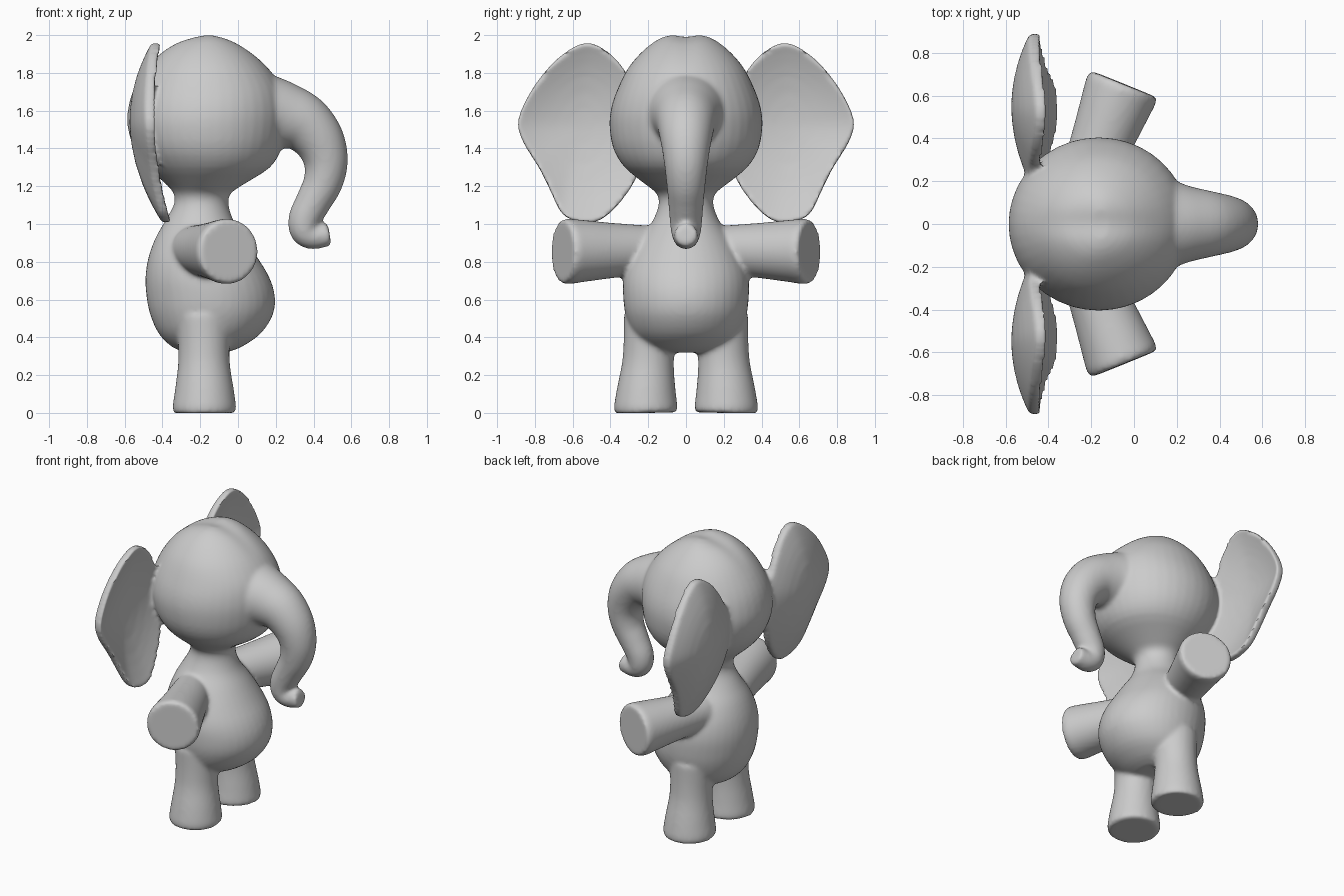
import bpy, bmesh, math
from mathutils import Vector

cube = bpy.data.objects.get("Cube")
if cube:
    bpy.data.objects.remove(cube)

grey = bpy.data.materials.new("soft_grey")
grey.use_nodes = True
grey.diffuse_color = (0.6, 0.6, 0.6, 1)
grey.node_tree.nodes["Principled BSDF"].inputs["Base Color"].default_value = (0.6, 0.6, 0.6, 1)
parts = []
SIDES = 40


def refine(rows, steps=5, closed=False):
    """Smooth a coarse list of rows with a Catmull-Rom spline."""
    n, out = len(rows), []
    pick = (lambda i: rows[i % n]) if closed else (lambda i: rows[max(0, min(n - 1, i))])
    for i in range(n if closed else n - 1):
        for k in range(steps):
            t = k / steps
            out.append(tuple(
                0.5 * (2 * b + (c - a) * t + (2 * a - 5 * b + 4 * c - d) * t * t
                       + (3 * b - a - 3 * c + d) * t ** 3)
                for a, b, c, d in zip(pick(i - 1), pick(i), pick(i + 1), pick(i + 2))))
    return out if closed else out + [tuple(rows[-1])]


def loft(name, rings):
    """Skin a list of equal point rings and cap both ends."""
    bm = bmesh.new()
    loops = [[bm.verts.new(p) for p in ring] for ring in rings]
    n = len(loops[0])
    for a, b in zip(loops, loops[1:]):
        for i in range(n):
            j = (i + 1) % n
            bm.faces.new((a[i], a[j], b[j], b[i]))
    bm.faces.new(loops[0])
    bm.faces.new(loops[-1])
    bmesh.ops.recalc_face_normals(bm, faces=bm.faces)
    mesh = bpy.data.meshes.new(name)
    bm.to_mesh(mesh)
    bm.free()
    mesh.materials.append(grey)
    ob = bpy.data.objects.new(name, mesh)
    bpy.context.collection.objects.link(ob)
    parts.append(ob)


def ellipse(centre, u, v):
    angles = [math.tau * i / SIDES for i in range(SIDES)]
    return [centre + u * math.cos(a) + v * math.sin(a) for a in angles]


def tube(name, rows, steps=5):
    """Round limb along rows of x, y, z, radius."""
    rows = refine(rows, steps)
    pts = [Vector(r[:3]) for r in rows]
    rings = []
    for i, p in enumerate(pts):
        d = (pts[min(i + 1, len(pts) - 1)] - pts[max(i - 1, 0)]).normalized()
        side = Vector((0, 1, 0)) if abs(d.y) < 0.5 else Vector((0, 0, 1))
        u = (side - d * side.dot(d)).normalized()
        rings.append(ellipse(p, u * rows[i][3], d.cross(u) * rows[i][3]))
    loft(name, rings)


# Torso, neck and head: height, back, front, half width
profile = [
    (0.32, -0.28, -0.06, 0.13), (0.35, -0.35, 0.02, 0.21), (0.42, -0.42, 0.12, 0.28),
    (0.52, -0.465, 0.185, 0.32), (0.62, -0.485, 0.195, 0.333), (0.72, -0.49, 0.165, 0.33),
    (0.82, -0.475, 0.105, 0.30), (0.92, -0.44, 0.04, 0.245), (1.01, -0.39, -0.02, 0.18),
    (1.10, -0.34, -0.05, 0.145), (1.16, -0.34, -0.04, 0.155), (1.21, -0.38, 0.03, 0.215),
    (1.30, -0.48, 0.17, 0.325), (1.40, -0.55, 0.23, 0.385), (1.52, -0.585, 0.255, 0.405),
    (1.62, -0.58, 0.255, 0.395), (1.72, -0.55, 0.23, 0.36), (1.82, -0.49, 0.165, 0.31),
    (1.90, -0.42, 0.085, 0.245), (1.96, -0.335, 0.0, 0.175), (1.99, -0.25, -0.07, 0.12),
    (2.003, -0.19, -0.12, 0.07)]
loft("torso_and_head", [
    ellipse(Vector(((back + front) / 2, 0, z)), Vector(((front - back) / 2, 0, 0)), Vector((0, w, 0)))
    for z, back, front, w in refine(profile, 3)])

# Trunk hanging down with a curled tip
tube("trunk", [
    (0.08, 0, 1.58, 0.23), (0.16, 0, 1.58, 0.215), (0.25, 0, 1.57, 0.18), (0.35, 0, 1.53, 0.155),
    (0.43, 0, 1.44, 0.135), (0.465, 0, 1.33, 0.117), (0.45, 0, 1.22, 0.104),
    (0.40, 0, 1.12, 0.094), (0.355, 0, 1.03, 0.087), (0.355, 0, 0.965, 0.08),
    (0.40, 0, 0.935, 0.069), (0.485, 0, 0.945, 0.06)])

# Ear outline as side distance and height
outline = refine([
    (0.20, 1.58), (0.28, 1.74), (0.36, 1.86), (0.45, 1.935), (0.54, 1.957), (0.65, 1.90),
    (0.76, 1.79), (0.85, 1.65), (0.89, 1.53), (0.855, 1.42), (0.78, 1.30), (0.72, 1.18),
    (0.66, 1.06), (0.58, 1.015), (0.47, 1.015), (0.37, 1.09), (0.27, 1.23), (0.21, 1.40)], 4, True)


def ear(name, side):
    rings = []
    steps = [0.05, 0.2, 0.4, 0.6, 0.75, 0.88, 0.96, 1.0]
    layers = [(s, -0.03, 0.085) for s in steps] + [(s, 0.022, 0.06) for s in reversed(steps)]
    for s, offset, depth in layers:
        ring = []
        for y, z in outline:
            y, z = 0.55 + (y - 0.55) * s, 1.52 + (z - 1.52) * s
            x = -0.46 + 0.25 * (z - 1.6) ** 2 + offset - depth * (1 - s * s)
            ring.append((x, side * y, z))
        rings.append(ring)
    loft(name, rings)


# Paired limbs and ears
for label, s in (("left", 1), ("right", -1)):
    ear(label + "_ear", s)
    tube(label + "_arm", [(-0.235, s * 0.17, 0.865, 0.125), (-0.15, s * 0.39, 0.86, 0.146),
                          (-0.085, s * 0.56, 0.857, 0.166), (-0.06, s * 0.625, 0.855, 0.173),
                          (-0.048, s * 0.655, 0.855, 0.165)])
    tube(label + "_leg", [(-0.18, s * 0.18, 0.5, 0.15), (-0.18, s * 0.195, 0.36, 0.136),
                          (-0.18, s * 0.202, 0.25, 0.138), (-0.178, s * 0.21, 0.12, 0.156),
                          (-0.178, s * 0.213, 0.03, 0.168), (-0.178, s * 0.213, 0.0, 0.162)])

# Fuse everything into one soft skin
bpy.ops.object.select_all(action="DESELECT")
for ob in parts:
    ob.select_set(True)
skin = parts[0]
bpy.context.view_layer.objects.active = skin
bpy.ops.object.join()
skin.name = skin.data.name = "elephant_skin"
remesh = skin.modifiers.new("fuse", "REMESH")
remesh.mode = "VOXEL"
remesh.voxel_size = 0.013
soften = skin.modifiers.new("soften", "SMOOTH")
soften.factor = 0.5
soften.iterations = 8
for m in ("fuse", "soften"):
    bpy.ops.object.modifier_apply(modifier=m)

# Shallow crease along the crown
for v in skin.data.vertices:
    if v.co.z > 1.8:
        v.co.z -= 0.012 * (v.co.z - 1.8) / 0.2 * math.exp(-(v.co.y / 0.06) ** 2)

skin.data.materials.clear()
skin.data.materials.append(grey)
bpy.ops.object.shade_smooth_by_angle(angle=math.radians(50))
